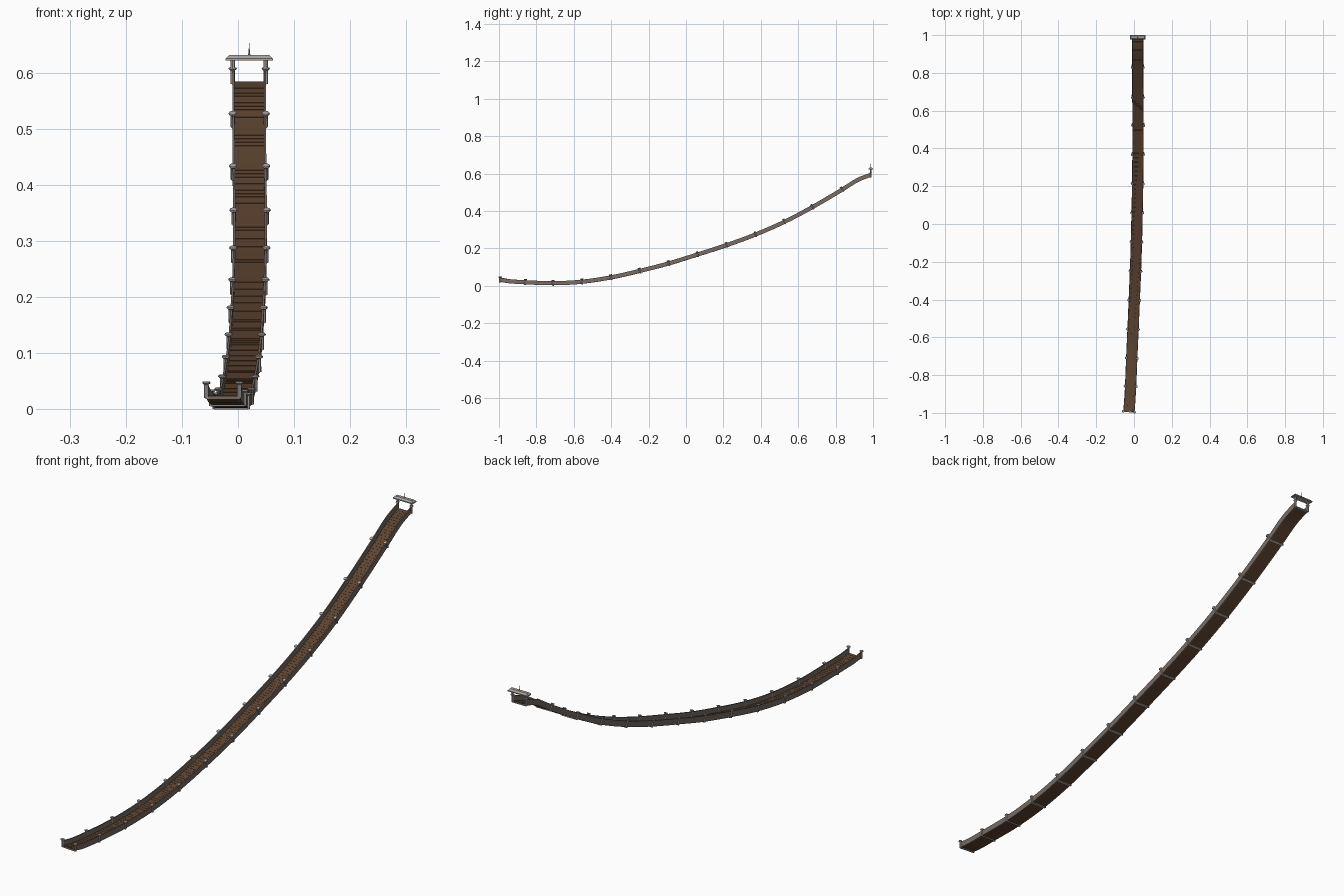
import bpy, bmesh, math
from mathutils import Vector, Matrix

if "Cube" in bpy.data.objects:
    bpy.data.objects.remove(bpy.data.objects["Cube"])


def material(name, r, g, b):
    m = bpy.data.materials.new(name)
    m.diffuse_color = (r, g, b, 1)
    m.use_nodes = True
    m.node_tree.nodes["Principled BSDF"].inputs["Base Color"].default_value = m.diffuse_color
    return m


BROWN = material("plank brown", 0.115, 0.058, 0.030)
WALL = material("weathered wall", 0.19, 0.15, 0.128)
STONE = material("pale grey", 0.40, 0.37, 0.35)

# Centre line of the deck surface: (x, y, z)
PATH = [Vector(p) for p in [
    (-.027, -.993, .025), (-.0235, -.95, .017), (-.018, -.86, .011), (-.012, -.71, .006),
    (-.005, -.555, .014), (.0015, -.40, .037), (.008, -.245, .072), (.013, -.09, .112),
    (.0165, .065, .160), (.0195, .22, .210), (.021, .375, .267), (.0215, .53, .335),
    (.0205, .68, .414), (.020, .84, .508), (.020, .92, .558), (.020, .988, .585)]]
STATIONS = [0] + list(range(2, 14)) + [15]


def point(t):
    """Smooth curve through the path points, t counted in points."""
    i = min(int(t), len(PATH) - 2)
    u = t - i
    p1, p2 = PATH[i], PATH[i + 1]
    p0 = PATH[i - 1] if i else p1
    p3 = PATH[i + 2] if i + 2 < len(PATH) else p2

    def tangent(a, b, span):
        return (b - a) * (span / (b.y - a.y))
    m1, m2 = tangent(p0, p2, p2.y - p1.y), tangent(p1, p3, p2.y - p1.y)
    return (p1 * (2*u**3 - 3*u*u + 1) + m1 * (u**3 - 2*u*u + u)
            + p2 * (3*u*u - 2*u**3) + m2 * (u**3 - u*u))


def frame(t):
    """Matrix with x across, y along and z out of the deck."""
    last = len(PATH) - 1
    d = (point(min(t + .02, last)) - point(max(t - .02, 0))).normalized()
    if t in (0, last):  # end frames stand upright
        d = Vector((d.x, d.y, 0)).normalized()
    side = d.cross(Vector((0, 0, 1))).normalized()
    m = Matrix((side, d, side.cross(d))).transposed().to_4x4()
    m.translation = point(t)
    return m


def finish(bm, name, mat):
    bmesh.ops.recalc_face_normals(bm, faces=bm.faces[:])
    me = bpy.data.meshes.new(name)
    bm.to_mesh(me)
    bm.free()
    me.materials.append(mat)
    ob = bpy.data.objects.new(name, me)
    bpy.context.collection.objects.link(ob)
    return ob


def box(bm, m, x, y, z, sx, sy, sz):
    bmesh.ops.create_cube(bm, size=1, matrix=m @ Matrix.Translation((x, y, z))
                          @ Matrix.Diagonal((sx, sy, sz, 1)))


def rod(bm, m, x, z0, z1, r0, r1, sides=8):
    bmesh.ops.create_cone(bm, cap_ends=True, segments=sides, radius1=r0, radius2=r1,
                          depth=z1 - z0, matrix=m @ Matrix.Translation((x, 0, (z0 + z1) / 2)))


def sweep(name, mat, x0, x1, z0, z1):
    """Rectangular section carried along the path."""
    bm = bmesh.new()
    previous = None
    steps = (len(PATH) - 1) * 4
    for k in range(steps + 1):
        m = frame(k / 4)
        ring = [bm.verts.new(m @ Vector((x, 0, z)))
                for x, z in ((x0, z0), (x1, z0), (x1, z1), (x0, z1))]
        if previous:
            for i in range(4):
                j = (i + 1) % 4
                bm.faces.new((previous[i], previous[j], ring[j], ring[i]))
        if k in (0, steps):
            bm.faces.new(ring)
        previous = ring
    return finish(bm, name, mat)


# Deck base and side walls
sweep("deck_base", BROWN, -.027, .027, -.003, -.0006)
sweep("left_wall", WALL, -.030, -.026, -.003, .019)
sweep("right_wall", WALL, .026, .030, -.003, .019)

# Cross planks
bm = bmesh.new()
for i in range(len(PATH) - 1):
    length = (PATH[i + 1] - PATH[i]).length
    n = max(1, round(length / .0125))
    for k in range(n):
        box(bm, frame(i + (k + .5) / n), 0, 0, -.0005, .053, length / n - .0012, .001)
finish(bm, "deck_planks", BROWN)

# Posts with caps and the beams under the deck
posts, beams = bmesh.new(), bmesh.new()
for s in STATIONS:
    m = frame(s)
    for x in (-.0295, .0295):
        rod(posts, m, x, -.005, .022, .004, .004)
        rod(posts, m, x, .019, .022, .004, .0075)
        rod(posts, m, x, .022, .0245, .0075, .0065)
    box(beams, m, 0, 0, -.0042, .062, .007, .0035)
finish(posts, "posts", STONE)
finish(beams, "cross_beams", STONE)

# Gateway at the high end: taller posts, roof beam and spike
bm = bmesh.new()
g = Matrix.Translation(PATH[-1])
for x in (-.0295, .0295):
    rod(bm, g, x, .02, .039, .004, .004)
box(bm, g, 0, 0, .0385, .084, .024, .004)
start = len(bm.verts)
box(bm, g, 0, 0, .0435, .084, .024, .006)
bm.verts.ensure_lookup_table()
for v in bm.verts[start:]:  # bevelled roof top
    if v.co.z > PATH[-1].z + .0435:
        v.co.x += -.006 if v.co.x > PATH[-1].x else .006
        v.co.y += -.006 if v.co.y > PATH[-1].y else .006
rod(bm, g, 0, .046, .051, .0025, .0012)
rod(bm, g, 0, .051, .068, .0012, .0004)
finish(bm, "gate_roof", STONE)
